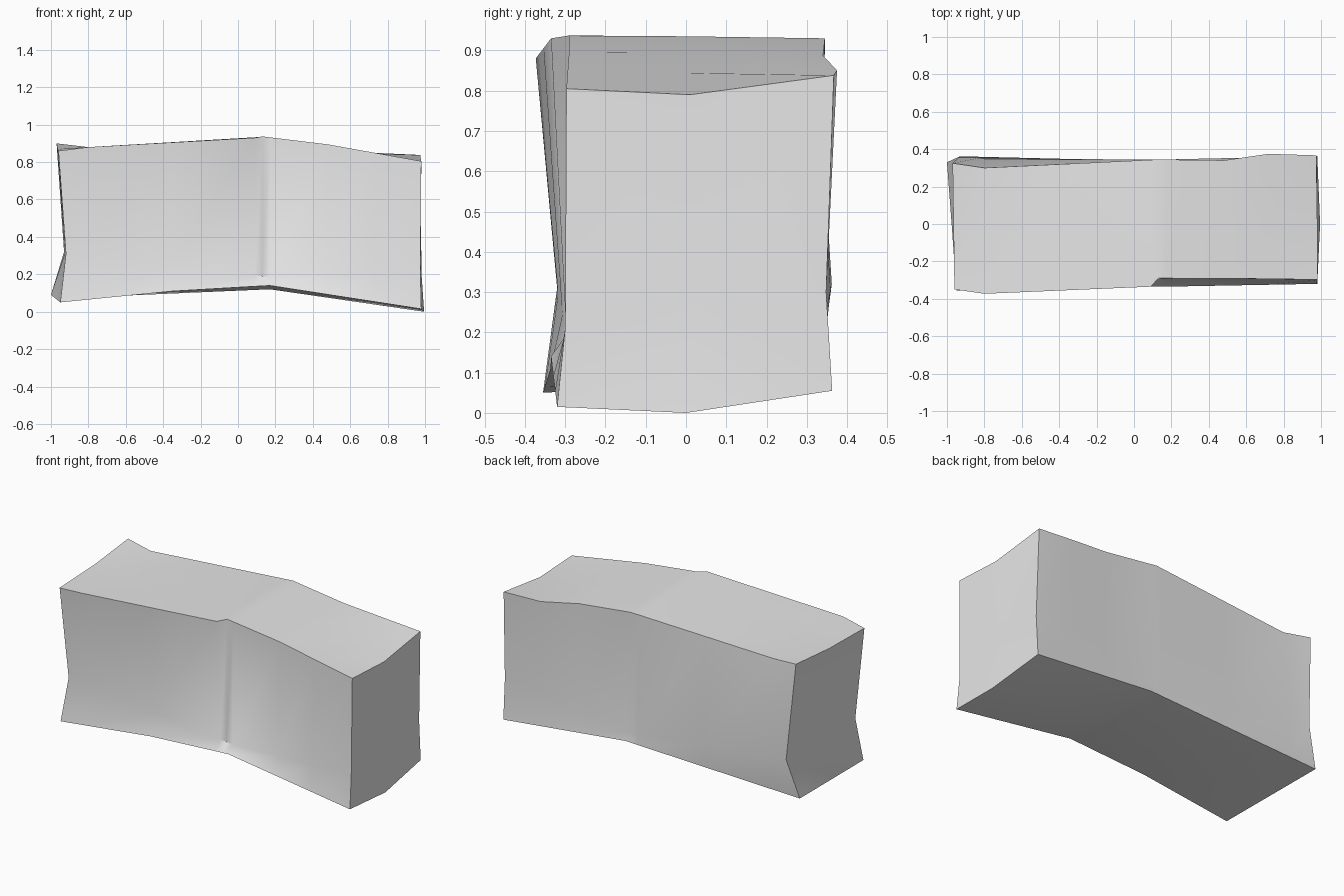
import bpy
import bmesh
from mathutils import Vector

cube = bpy.data.objects.get("Cube")
if cube:
    bpy.data.objects.remove(cube, do_unlink=True)


def make_material(name, colour):
    mat = bpy.data.materials.new(name)
    mat.use_nodes = True
    mat.diffuse_color = colour
    mat.node_tree.nodes["Principled BSDF"].inputs["Base Color"].default_value = colour
    return mat


def point_on_rail(rail, x):
    """Point where a lengthwise rail crosses the given x."""
    for start, end in zip(rail, rail[1:]):
        if x <= end[0]:
            a, b = Vector(start), Vector(end)
            return a.lerp(b, (x - a.x) / (b.x - a.x))
    return Vector(rail[-1])


def sample_rail(rail, stations):
    """Keep the rail's own ends and cross every shared station between them."""
    inner = [point_on_rail(rail, x) for x in stations]
    return [Vector(rail[0])] + inner + [Vector(rail[-1])]


# Lengthwise edges of the bent block, each a sparse path from -x to +x
bottom_front = [(-.95, -.355, .05), (-.3, -.335, .115), (.17, -.335, .14),
                (.98, -.32, .015)]
crease_front = [(-.92, -.32, .31), (.17, -.295, .185), (.975, -.3, .21)]
top_front = [(-.96, -.35, .86), (-.8, -.373, .88), (.09, -.335, .93),
             (.13, -.29, .937), (.45, -.29, .9), (.98, -.297, .805)]
top_middle = [(-.965, 0, .87), (-.8, 0, .88), (.13, 0, .935),
              (.45, 0, .9), (.98, .01, .79)]
top_back = [(-.97, .325, .9), (-.8, .3, .88), (.13, .345, .93),
            (.5, .34, .885), (.72, .375, .85), (.975, .367, .838)]
crease_back = [(-.93, .362, .32), (.17, .335, .185), (.98, .348, .3)]
bottom_back = [(-1, .33, .09), (.17, .345, .135), (.98, .363, .055)]
bottom_middle = [(-.975, 0, .07), (.17, 0, .12), (.995, 0, 0)]

rails = [bottom_front, crease_front, top_front, top_middle,
         top_back, crease_back, bottom_back, bottom_middle]
stations = [-.8, -.35, .09, .13, .17, .48, .72]

# Skin the rails into a closed tube
bm = bmesh.new()
grid = [[bm.verts.new(p) for p in sample_rail(rail, stations)] for rail in rails]
for rail, following in zip(grid, grid[1:] + grid[:1]):
    for i in range(len(rail) - 1):
        bm.faces.new((rail[i], rail[i + 1], following[i + 1], following[i]))

# Close both ends around a middle point level with the side creases
for end in (0, -1):
    ring = [rail[end] for rail in grid]
    middle = bm.verts.new((ring[1].co + ring[5].co) / 2)
    for a, b in zip(ring, ring[1:] + ring[:1]):
        bm.faces.new((a, b, middle))

bmesh.ops.recalc_face_normals(bm, faces=bm.faces)
mesh = bpy.data.meshes.new("bent_block")
bm.to_mesh(mesh)
bm.free()

block = bpy.data.objects.new("bent_block", mesh)
bpy.context.collection.objects.link(block)
mesh.materials.append(make_material("light_grey", (.8, .8, .8, 1)))

# Soft panels with crisp box edges
bpy.ops.object.select_all(action="DESELECT")
block.select_set(True)
bpy.context.view_layer.objects.active = block
bpy.ops.object.shade_smooth_by_angle(angle=.52)
